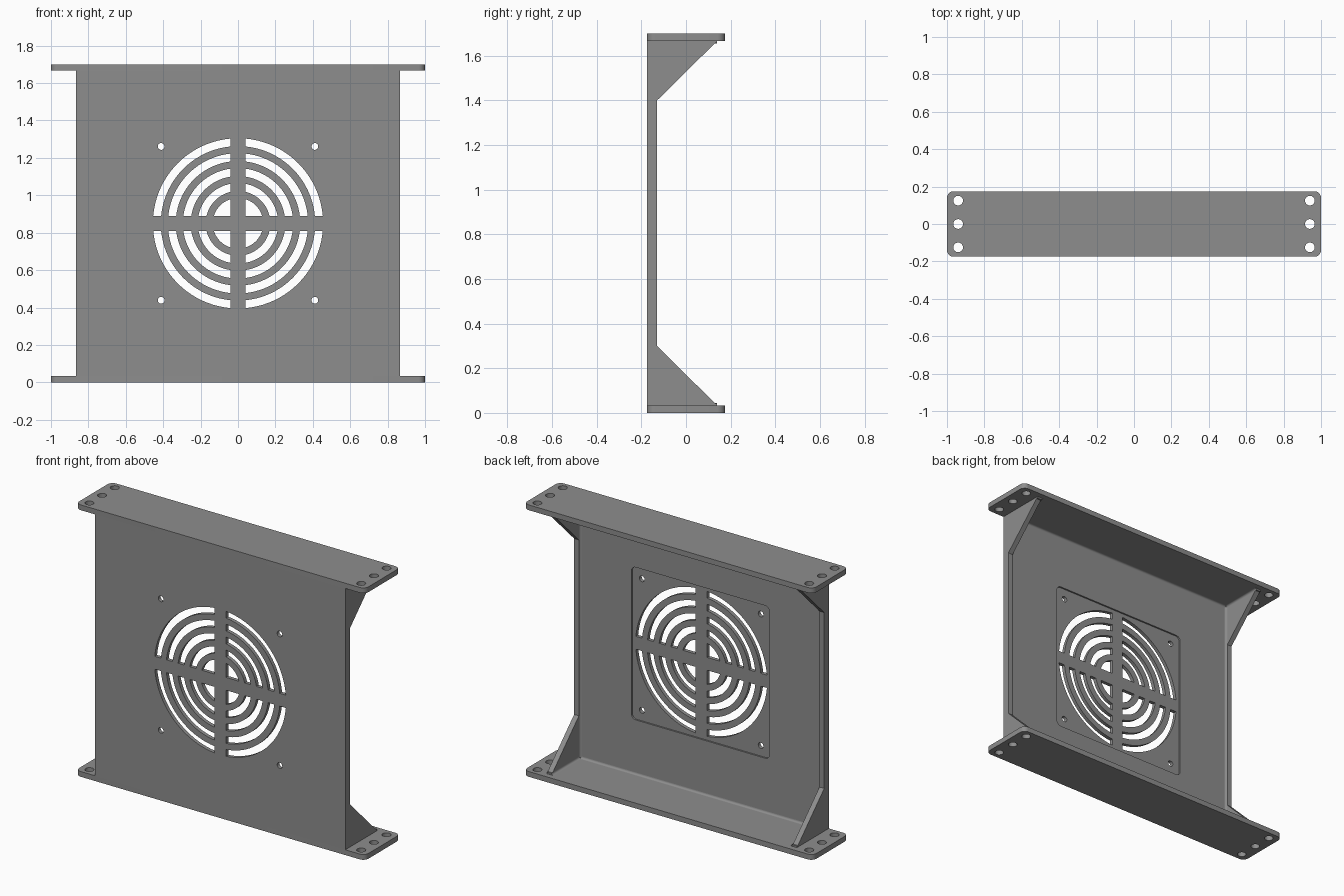
import bpy, bmesh, math
from mathutils import Vector

if "Cube" in bpy.data.objects:
    bpy.data.objects.remove(bpy.data.objects["Cube"])

W, H, D, T = 0.865, 1.70, 0.175, 0.033   # panel half width, height, half depth, sheet thickness
CZ = 0.85                                # fan centre height
R = 0.012                                # inside fillet radius
INNER = W - T
BACK = -D + T

steel = bpy.data.materials.new("grey_steel")
steel.diffuse_color = (0.27, 0.27, 0.27, 1)
steel.use_nodes = True
steel.node_tree.nodes["Principled BSDF"].inputs["Base Color"].default_value = steel.diffuse_color


def add_prism(bm, points, sweep):
    """Closed prism: planar outline swept along a vector."""
    sweep = Vector(sweep)
    a = [bm.verts.new(p) for p in points]
    b = [bm.verts.new(Vector(p) + sweep) for p in points]
    n = len(a)
    faces = [bm.faces.new(a), bm.faces.new(b[::-1])]
    for i in range(n):
        j = (i + 1) % n
        faces.append(bm.faces.new((a[j], a[i], b[i], b[j])))
    bmesh.ops.recalc_face_normals(bm, faces=faces)


def make(name, prisms, smooth=True):
    bm = bmesh.new()
    for points, sweep in prisms:
        add_prism(bm, points, sweep)
    me = bpy.data.meshes.new(name)
    bm.to_mesh(me)
    bm.free()
    me.materials.append(steel)
    ob = bpy.data.objects.new(name, me)
    bpy.context.collection.objects.link(ob)
    return ob


def cut(ob, cutter):
    m = ob.modifiers.new("cut", 'BOOLEAN')
    m.operation, m.solver, m.object = 'DIFFERENCE', 'EXACT', cutter
    cutter.hide_render = True
    cutter.hide_set(True)


def arc(r, a0, a1, n):
    return [(r * math.cos(a0 + (a1 - a0) * i / n), r * math.sin(a0 + (a1 - a0) * i / n))
            for i in range(n + 1)]


def circle(r, n=24):
    return arc(r, 0, 2 * math.pi, n)[:-1]


def rounded_rect(hx, hy, r, n=6):
    pts = []
    for k, (sx, sy) in enumerate([(1, 1), (-1, 1), (-1, -1), (1, -1)]):
        a = k * math.pi / 2
        pts += [(sx * (hx - r) + x, sy * (hy - r) + y) for x, y in arc(r, a, a + math.pi / 2, n)]
    return pts


def on_panel(pts, y):
    return [(x, y, CZ + z) for x, z in pts]


# Front panel
panel = make("front_panel", [([(-W, -D, T), (W, -D, T), (W, -D, H - T), (-W, -D, H - T)], (0, T, 0))])

# Shallow square fan seat in the back of the panel
cut(panel, make("fan_seat_cutter", [(on_panel(rounded_rect(0.477, 0.477, 0.03), BACK - 0.01), (0, 0.05, 0))]))

# Grille slots: four quarter rings per radius plus the middle quarters
BAR = 0.04
slots = []
for k in range(5):
    ro = 0.455 - 0.08 * k
    ao = math.asin(BAR / ro)
    pts = arc(ro, ao, math.pi / 2 - ao, 20)
    if k < 4:
        ri = ro - 0.042
        ai = math.asin(BAR / ri)
        pts += arc(ri, math.pi / 2 - ai, ai, 20)
    else:
        pts.append((BAR, BAR))
    for sx in (1, -1):
        for sz in (1, -1):
            slots.append((on_panel([(sx * x, sz * z) for x, z in pts], -D - 0.05), (0, 0.2, 0)))
# Fan screw holes
for sx in (1, -1):
    for sz in (1, -1):
        hole = [(sx * 0.411 + x, sz * 0.411 + z) for x, z in circle(0.018)]
        slots.append((on_panel(hole, -D - 0.05), (0, 0.2, 0)))
cut(panel, make("grille_cutter", slots))

# Mounting flanges with three holes at each end
holes = [([(sx * 0.94 + x, y + dy, -0.1) for x, dy in circle(0.026)], (0, 0, H + 0.2))
         for sx in (1, -1) for y in (-0.125, 0, 0.125)]
hole_cutter = make("flange_hole_cutter", holes)
flanges = []
for name, z in (("bottom_flange", 0), ("top_flange", H - T)):
    ob = make(name, [([(x, y, z) for x, y in rounded_rect(1.0, D, 0.035)], (0, 0, T))])
    cut(ob, hole_cutter)
    flanges.append(ob)

# Side plates: narrow lip with a triangular gusset at each end
lower = [(0.14, T), (0.14, T + 0.01), (0.13, T + 0.01), (-0.13, 0.30)]
outline = [(BACK, T)] + lower + [(y, H - z) for y, z in lower[::-1]] + [(BACK, H - T)]
sides = []
for name, s in (("left_side_plate", -1), ("right_side_plate", 1)):
    sides.append(make(name, [([(s * W, y, z) for y, z in outline], (-s * T, 0, 0))]))


# Concave fillets along the inside corners
def fillet(corner, u, v, sweep):
    c, u, v = Vector(corner), Vector(u), Vector(v)
    pts = [c] + [c + u * (R + x) + v * (R + y) for x, y in arc(R, math.pi, 1.5 * math.pi, 5)]
    return pts, sweep


strips = []
for z, up in ((T, 1), (H - T, -1)):
    strips.append(fillet((-INNER, BACK, z), (0, 1, 0), (0, 0, up), (2 * INNER, 0, 0)))
    for s in (-1, 1):
        strips.append(fillet((s * INNER, BACK, z), (-s, 0, 0), (0, 0, up), (0, 0.14 - BACK, 0)))
for s in (-1, 1):
    strips.append(fillet((s * INNER, BACK, T), (-s, 0, 0), (0, 1, 0), (0, 0, H - 2 * T)))
fillets = make("inside_fillets", strips)

# Smooth the round edges only, keeping corners sharp
bpy.ops.object.select_all(action='DESELECT')
for ob in [panel, fillets] + flanges + sides:
    ob.select_set(True)
bpy.context.view_layer.objects.active = panel
bpy.ops.object.shade_smooth_by_angle(angle=math.radians(30))
